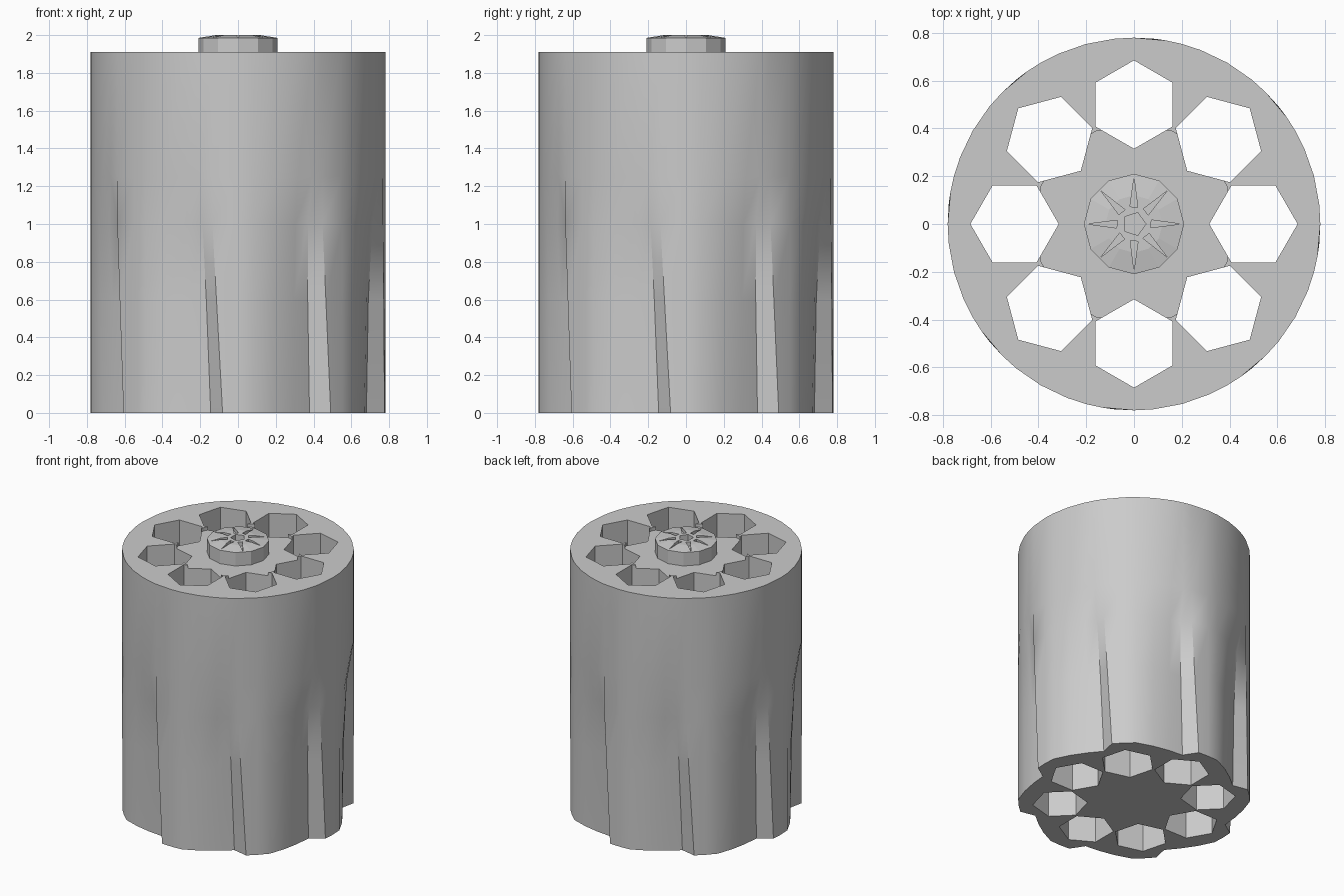
import bpy, bmesh
from math import cos, sin, radians

if "Cube" in bpy.data.objects:
    bpy.data.objects.remove(bpy.data.objects["Cube"])


def polar(r, deg):
    return r * cos(radians(deg)), r * sin(radians(deg))


def loft(name, rings):
    """Closed solid through a stack of rings with equal point counts."""
    bm = bmesh.new()
    loops = [[bm.verts.new(p) for p in ring] for ring in rings]
    n = len(loops[0])
    for lo, hi in zip(loops, loops[1:]):
        for i in range(n):
            j = (i + 1) % n
            bm.faces.new((lo[i], lo[j], hi[j], hi[i]))
    bm.faces.new(loops[0][::-1])
    bm.faces.new(loops[-1])
    bmesh.ops.recalc_face_normals(bm, faces=bm.faces)
    mesh = bpy.data.meshes.new(name)
    bm.to_mesh(mesh)
    bm.free()
    ob = bpy.data.objects.new(name, mesh)
    bpy.context.collection.objects.link(ob)
    return ob


def prism(name, pts, z0, z1):
    return loft(name, [[(x, y, z) for x, y in pts] for z in (z0, z1)])


def ngon(n, r, cx=0, cy=0, turn=0):
    out = []
    for i in range(n):
        x, y = polar(r, turn + 360 * i / n)
        out.append((cx + x, cy + y))
    return out


def cut(ob, cutters):
    for c in cutters:
        c.hide_render = True
        mod = ob.modifiers.new("cut", "BOOLEAN")
        mod.operation = "DIFFERENCE"
        mod.solver = "EXACT"
        mod.object = c
    deps = bpy.context.evaluated_depsgraph_get()
    mesh = bpy.data.meshes.new_from_object(ob.evaluated_get(deps))
    ob.modifiers.clear()
    ob.data = mesh
    for c in cutters:
        bpy.data.objects.remove(c)


def smooth(ob, deg):
    bpy.ops.object.select_all(action="DESELECT")
    ob.select_set(True)
    bpy.context.view_layer.objects.active = ob
    bpy.ops.object.shade_smooth_by_angle(angle=radians(deg))


# Body: round at the top, eight one-sided flutes fading in towards the bottom
R, TOP = 0.78, 1.91


def body_ring(z, depth):
    ring = []
    lean = 4 * min(z, 1.0)
    sector = [(6, 0), (15, 0.4), (24, 0.75), (33 - lean * 0.7, 1), (39 - lean, 0), (45, 0)]
    for k in range(8):
        for a, f in sector:
            ring.append((*polar(R - depth * f, a + 45 * k), z))
    return ring


body = loft("fluted_body", [body_ring(z, d) for z, d in
            ((0, 0.085), (0.6, 0.07), (1.0, 0.045), (1.25, 0), (TOP, 0))])

# Eight hexagonal bores and the shallow star-shaped recess between them
cutters = []
for k in range(8):
    cx, cy = polar(0.5, 45 * k)
    cutters.append(prism("bore_cutter", ngon(6, 0.185, cx, cy, 45 * k), -0.1, 2.1))
cutters.append(prism("recess_cutter", ngon(16, 0.42, turn=22.5), TOP - 0.025, 2.1))
cut(body, cutters)
smooth(body, 28)

# Central hub with radial ratchet notches and a small middle hole
hub_rings = []
for r, z in ((0.21, 1.87), (0.21, 1.985), (0.12, 2.0)):
    hub_rings.append([(x, y, z) for x, y in ngon(12, r)])
hub = loft("ratchet_hub", hub_rings)
notches = [prism("hole_cutter", ngon(5, 0.05), 1.95, 2.1)]
for k in range(8):
    a = 45 * k
    pts = [polar(0.195, a), polar(0.075, a + 13), polar(0.07, a - 13)]
    notches.append(prism("notch_cutter", pts, 1.97, 2.1))
cut(hub, notches)
smooth(hub, 5)
